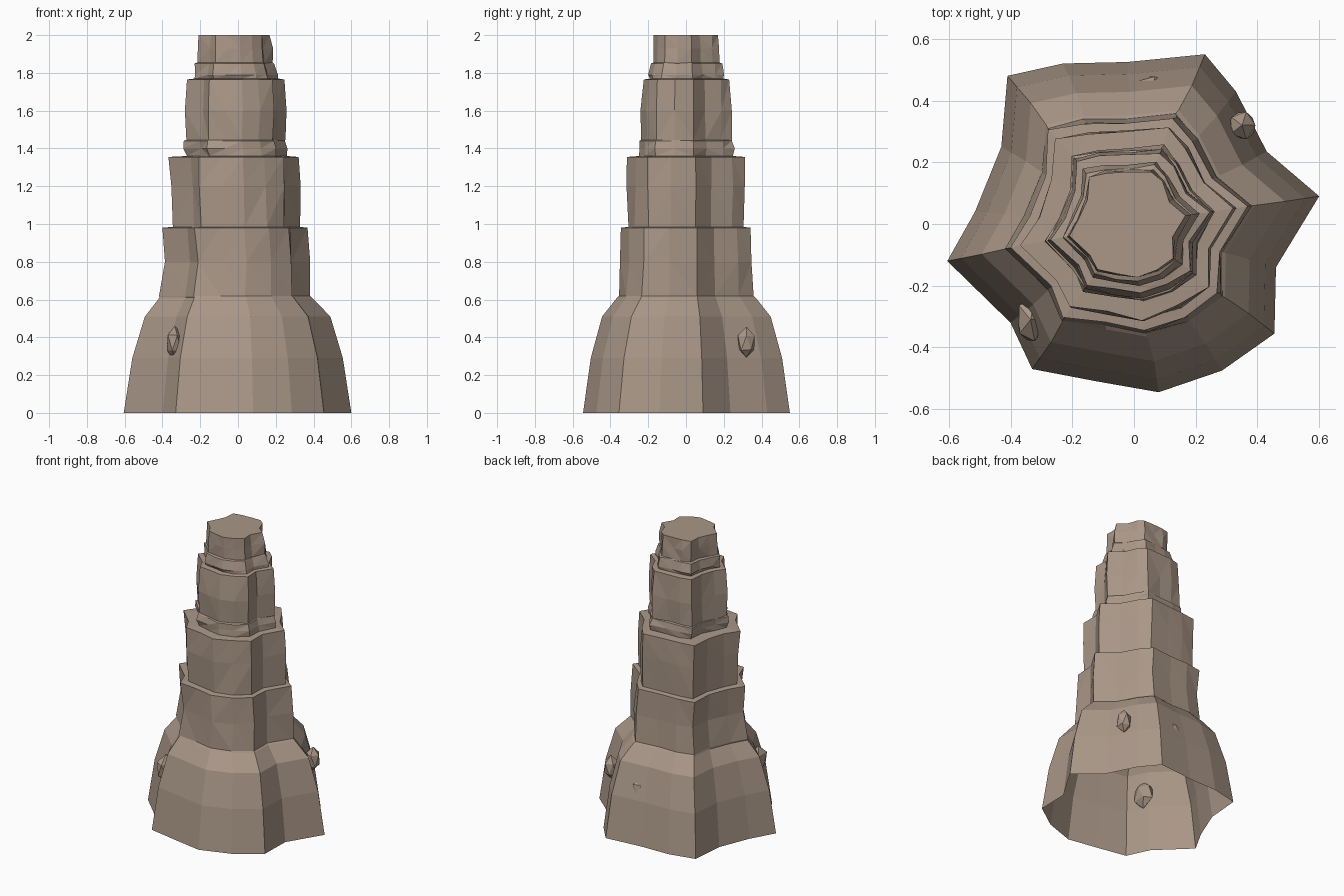
import bpy, bmesh, random
from mathutils import Vector

random.seed(4)

cube = bpy.data.objects.get("Cube")
if cube:
    bpy.data.objects.remove(cube, do_unlink=True)

# One sandy brown stone for everything
stone = bpy.data.materials.new("brown_stone")
stone.use_nodes = True
colour = (0.40, 0.31, 0.245, 1.0)
stone.diffuse_color = colour
stone_shader = stone.node_tree.nodes["Principled BSDF"]
stone_shader.inputs["Base Color"].default_value = colour
stone_shader.inputs["Roughness"].default_value = 0.9

# Ridged footprint at ground level; every level above is a scaled copy
FOOTPRINT = [(.60, .09), (.43, .235), (.33, .43), (.23, .55), (-.02, .525),
             (-.23, .52), (-.41, .48), (-.43, .25), (-.515, .04), (-.605, -.12),
             (-.40, -.32), (-.33, -.47), (-.12, -.51), (.08, -.545),
             (.285, -.475), (.455, -.355), (.46, -.14)]


def finish(name, bm):
    """Turn a bmesh into a flat shaded stone object."""
    mesh = bpy.data.meshes.new(name)
    bm.to_mesh(mesh)
    bm.free()
    mesh.materials.append(stone)
    part = bpy.data.objects.new(name, mesh)
    bpy.context.collection.objects.link(part)
    return part


def outline(scale, shift, height, rough=0.0):
    """Scaled footprint, with its corners shaken a little."""
    points = []
    for x, y in FOOTPRINT:
        wobble = scale + random.uniform(-rough, rough)
        points.append(Vector((x * wobble + shift, y * wobble, height)))
    return points


def loft(name, rings, split=False, capped=False):
    """Skin a stack of outlines, open below, optionally closed on top."""
    bm = bmesh.new()
    loops = [[bm.verts.new(p) for p in ring] for ring in rings]
    for low, high in zip(loops, loops[1:]):
        for i in range(len(low)):
            j = (i + 1) % len(low)
            bm.faces.new((low[i], low[j], high[j], high[i]))
    if split:
        bmesh.ops.triangulate(bm, faces=bm.faces[:])
    if capped:
        bm.faces.new(loops[-1])
    return finish(name, bm)


# Levels of each part from bottom to top: (height, scale, sideways shift)
PARTS = {
    "flared_base": [(0, 1, 0), (.29, .925, 0), (.51, .815, 0), (.61, .67, -.01)],
    "lower_tier": [(.62, .655, -.015), (.8, .635, -.005), (.98, .632, -.018)],
    "middle_tier": [(.985, .565, -.01), (1.2, .568, -.015), (1.355, .565, -.02)],
    "upper_band": [(1.36, .45, -.005), (1.4, .46, -.01), (1.44, .45, -.015)],
    "upper_tier": [(1.445, .435, -.015), (1.6, .44, -.01), (1.765, .42, -.012)],
    "neck_band": [(1.77, .36, -.01), (1.79, .365, -.012), (1.85, .345, -.015)],
    "crown": [(1.855, .325, -.012), (1.93, .325, -.015), (2, .312, -.015)],
}

# Shape every level first, so that each ledge meets the part above exactly
shaped = {}
for name, levels in PARTS.items():
    rough = 0 if name == "flared_base" else .012
    shaped[name] = [outline(s, dx, z, rough) for z, s, dx in levels]

names = list(PARTS)
for k, name in enumerate(names):
    rings = list(shaped[name])
    last = k == len(names) - 1
    if not last:
        rings.append(shaped[names[k + 1]][0])
    loft(name, rings, split=k > 0, capped=last)


# Small stones bedded in the flared base
def pebble(name, centre, size):
    bm = bmesh.new()
    bmesh.ops.create_icosphere(bm, subdivisions=1, radius=1)
    for v in bm.verts:
        v.co = Vector(centre) + v.co * Vector(size) * random.uniform(.9, 1.05)
    return finish(name, bm)


pebble("front_pebble", (-.335, -.31, .37), (.05, .085, .095))
pebble("back_pebble", (.35, .32, .37), (.05, .052, .085))
pebble("half_buried_pebble", (.055, .44, .36), (.05, .045, .06))
